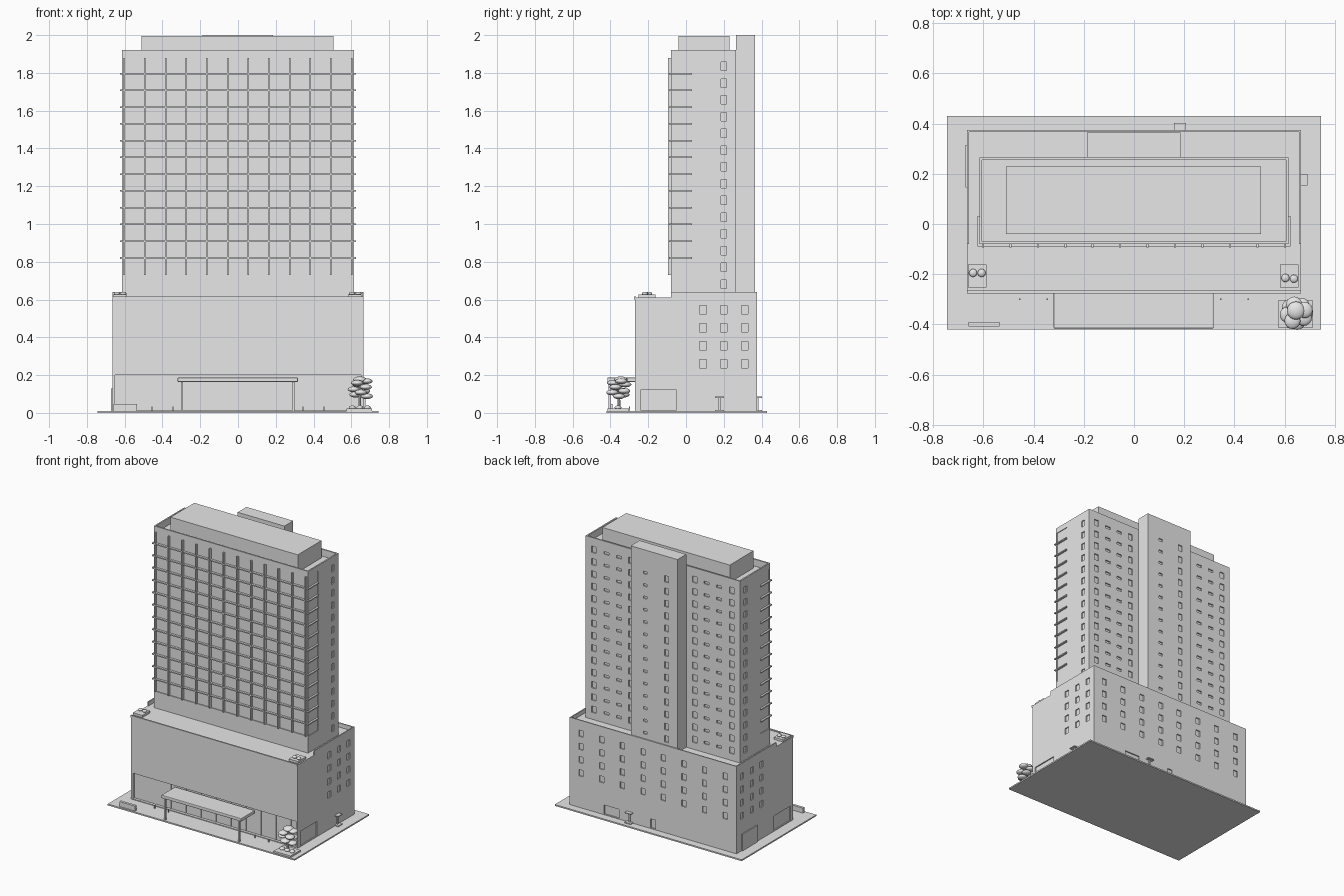
import bpy, bmesh, math, random
from mathutils import Vector

cube = bpy.data.objects.get("Cube")
if cube:
    bpy.data.objects.remove(cube, do_unlink=True)
rng = random.Random(4)

grey = bpy.data.materials.new("plain_grey")
grey.use_nodes = True
grey.diffuse_color = (0.8, 0.8, 0.8, 1)
grey.node_tree.nodes["Principled BSDF"].inputs["Base Color"].default_value = (0.8, 0.8, 0.8, 1)


def finish(name, bm):
    mesh = bpy.data.meshes.new(name)
    bm.to_mesh(mesh)
    bm.free()
    mesh.materials.append(grey)
    obj = bpy.data.objects.new(name, mesh)
    bpy.context.collection.objects.link(obj)
    return obj


def add_box(bm, lo, hi):
    lo, hi = Vector(lo), Vector(hi)
    for v in bmesh.ops.create_cube(bm, size=1)["verts"]:
        v.co = [(lo[i] + hi[i]) / 2 + v.co[i] * (hi[i] - lo[i]) for i in range(3)]


def boxes(name, *spans):
    """One object from several (low corner, high corner) spans."""
    bm = bmesh.new()
    for lo, hi in spans:
        add_box(bm, lo, hi)
    return finish(name, bm)


def recessed_block(name, lo, hi, recesses):
    """Box with rectangles (axis, side, u0, u1, v0, v1, depth) pushed into its faces."""
    bm = bmesh.new()
    add_box(bm, lo, hi)
    cuts, groups = set(), {}
    for axis, side, u0, u1, v0, v1, depth in recesses:
        u, v = [i for i in range(3) if i != axis]
        cuts |= {(u, round(u0, 4)), (u, round(u1, 4)), (v, round(v0, 4)), (v, round(v1, 4))}
        groups.setdefault((axis, side, depth), []).append((u, u0, u1, v, v0, v1))
    for axis, at in sorted(cuts):
        normal = Vector([float(i == axis) for i in range(3)])
        bmesh.ops.bisect_plane(bm, geom=bm.verts[:] + bm.edges[:] + bm.faces[:],
                               dist=1e-5, plane_co=normal * at, plane_no=normal)
    for (axis, side, depth), rects in groups.items():
        bm.normal_update()
        plane = hi[axis] if side > 0 else lo[axis]
        picked = []
        for f in bm.faces:
            c = f.calc_center_median()
            if f.normal[axis] * side > 0.9 and abs(c[axis] - plane) < 1e-4 and any(
                    a < c[u] < b and d < c[v] < e for u, a, b, v, d, e in rects):
                picked.append(f)
        out = bmesh.ops.extrude_face_region(bm, geom=picked)["geom"]
        bmesh.ops.delete(bm, geom=[f for f in picked if f.is_valid], context='FACES_ONLY')
        push = Vector([-side * depth if i == axis else 0 for i in range(3)])
        bmesh.ops.translate(bm, vec=push, verts=[g for g in out if isinstance(g, bmesh.types.BMVert)])
    return finish(name, bm)


def window(axis, side, at, z, w, h, depth=0.008):
    return (axis, side, at - w / 2, at + w / 2, z - h / 2, z + h / 2, depth)


def blobs(name, items):
    """Smooth ellipsoids from (centre, radius, height radius)."""
    bm = bmesh.new()
    for centre, r, rz in items:
        for v in bmesh.ops.create_uvsphere(bm, u_segments=16, v_segments=10, radius=1)["verts"]:
            v.co = Vector((v.co.x * r, v.co.y * r, v.co.z * rz)) + Vector(centre)
    for f in bm.faces:
        f.smooth = True
    return finish(name, bm)


# Ground slab
GROUND, ROOF = 0.01, 0.61
boxes("ground_slab", ((-0.745, -0.42, 0), (0.745, 0.43, GROUND)))

# Podium with window rows, shopfront and side doors
holes = [(1, -1, -0.65, 0.65, 0.015, 0.2, 0.02)]
for z in (0.26, 0.355, 0.45, 0.545):
    for x in (0.08, 0.245, 0.41, 0.575):
        holes += [window(1, 1, s * x, z, 0.035, 0.045) for s in (-1, 1)]
    for y in (0.09, 0.2, 0.31):
        holes += [window(0, s, y, z, 0.035, 0.045) for s in (-1, 1)]
for s in (-1, 1):
    holes.append((0, s, -0.24, -0.05, 0.015, 0.12, 0.008))
holes += [(1, 1, 0.27, 0.39, 0.015, 0.08, 0.008), (1, 1, -0.02, 0.02, 0.015, 0.08, 0.008)]
recessed_block("podium", (-0.665, -0.27, GROUND), (0.665, 0.375, ROOF), holes)
boxes("podium_cornice", ((-0.665, -0.276, 0.6), (0.665, -0.265, 0.616)))
boxes("podium_parapet",
      ((-0.665, 0.367, ROOF), (0.665, 0.375, 0.64)),
      ((-0.665, -0.08, ROOF), (-0.657, 0.367, 0.64)),
      ((0.657, -0.08, ROOF), (0.665, 0.367, 0.64)))
boxes("shopfront_mullions", *[((x - 0.003, -0.255, GROUND), (x + 0.003, -0.245, 0.2))
                              for x in [-0.6 + 0.12 * i for i in range(11)]])
boxes("side_gate", ((-0.672, 0.145, GROUND), (-0.665, 0.315, 0.13)))

# Tower shaft: glazed front wrapping the corners, punched rear windows, sunk roof
FLOOR = 0.0887
rows = [1.835 - FLOOR * i for i in range(14)]
holes = [(1, -1, -0.602, 0.602, 0.73, 1.88, 0.006), (2, 1, -0.605, 0.605, -0.07, 0.255, 0.05)]
for s in (-1, 1):
    holes.append((0, s, -0.07, 0.032, 0.73, 1.88, 0.005))
    for z in rows:
        holes.append(window(0, s, 0.2, z, 0.03, 0.045))
        for x, w, h in ((0.55, 0.035, 0.045), (0.45, 0.04, 0.018),
                        (0.35, 0.04, 0.018), (0.255, 0.035, 0.045)):
            holes.append(window(1, 1, s * x, z, w, h))
recessed_block("tower", (-0.615, -0.08, ROOF), (0.615, 0.265, 1.92), holes)

# Rear stair core and roof plant room
holes = [window(1, 1, -0.1, z, 0.03, 0.045) for z in rows]
holes += [window(1, 1, 0.07, z, 0.03, 0.018) for z in rows]
recessed_block("stair_core", (-0.188, 0.265, ROOF), (0.185, 0.365, 2), holes)
boxes("plant_room", ((-0.51, -0.04, 1.87), (0.505, 0.23, 1.995)))

# Facade fins
boxes("vertical_fins", *[((x - 0.004, -0.094, 0.73), (x + 0.004, -0.074, 1.88))
                         for x in [-0.602 + 0.1094 * i for i in range(12)]])
ledges = []
for i in range(12):
    z = 0.82 + FLOOR * i
    ledges.append(((-0.624, -0.09, z - 0.004), (0.624, -0.074, z + 0.004)))
    for a, b in ((-0.624, -0.608), (0.608, 0.624)):
        ledges.append(((a, -0.074, z - 0.004), (b, 0.032, z + 0.004)))
boxes("floor_ledges", *ledges)

# Entrance canopy
canopy = boxes("entrance_canopy", ((-0.32, -0.416, 0.164), (0.317, -0.26, 0.187)))
bevel = canopy.modifiers.new("soft_edges", 'BEVEL')
bevel.width, bevel.segments = 0.004, 2
boxes("canopy_posts", *[((x - 0.006, -0.41, GROUND), (x + 0.006, -0.398, 0.168)) for x in (-0.297, 0.293)])

# Street furniture
boxes("low_wall", ((-0.66, -0.408, GROUND), (-0.535, -0.39, 0.046)))
boxes("bollards", *[((s * x - 0.003, -0.303, GROUND), (s * x + 0.003, -0.297, 0.033))
                    for s in (-1, 1) for x in (0.345, 0.455)])
boxes("side_door_hood", ((0.665, 0.153, 0.08), (0.692, 0.2, 0.086)),
      ((0.665, 0.172, GROUND), (0.675, 0.182, 0.08)), ((0.665, 0.153, GROUND), (0.692, 0.2, 0.016)))
boxes("back_door_hood", ((0.16, 0.375, 0.08), (0.208, 0.402, 0.086)),
      ((0.179, 0.375, GROUND), (0.189, 0.385, 0.08)), ((0.16, 0.375, GROUND), (0.208, 0.402, 0.016)))

# Planters and shrubs
boxes("street_planter", ((0.575, -0.415, GROUND), (0.71, -0.303, 0.022)))
boxes("terrace_planters", ((-0.662, -0.252, ROOF), (-0.587, -0.162, 0.626)),
      ((0.582, -0.252, ROOF), (0.655, -0.162, 0.626)))
blobs("terrace_shrubs", [((x, y, 0.632), 0.016, 0.009) for x, y in
                         ((-0.641, -0.195), (-0.607, -0.195), (0.603, -0.215), (0.637, -0.218))])
blobs("street_shrubs", [((x, -0.36, 0.028), 0.018, 0.011) for x in (0.605, 0.645, 0.685)])

# Tree
bm = bmesh.new()
bmesh.ops.create_cone(bm, cap_ends=True, segments=10, radius1=0.008, radius2=0.005, depth=0.15)
bmesh.ops.translate(bm, vec=(0.645, -0.355, 0.09), verts=bm.verts[:])
finish("tree_trunk", bm)
crown = [((0.645, -0.345, 0.175), 0.036, 0.018)]
for i in range(9):
    a = i * 2.4
    crown.append(((0.647 + 0.035 * math.cos(a), -0.355 + 0.035 * math.sin(a),
                   0.09 + 0.0095 * i + rng.uniform(-0.004, 0.004)), 0.032, 0.015))
blobs("tree_crown", crown)
